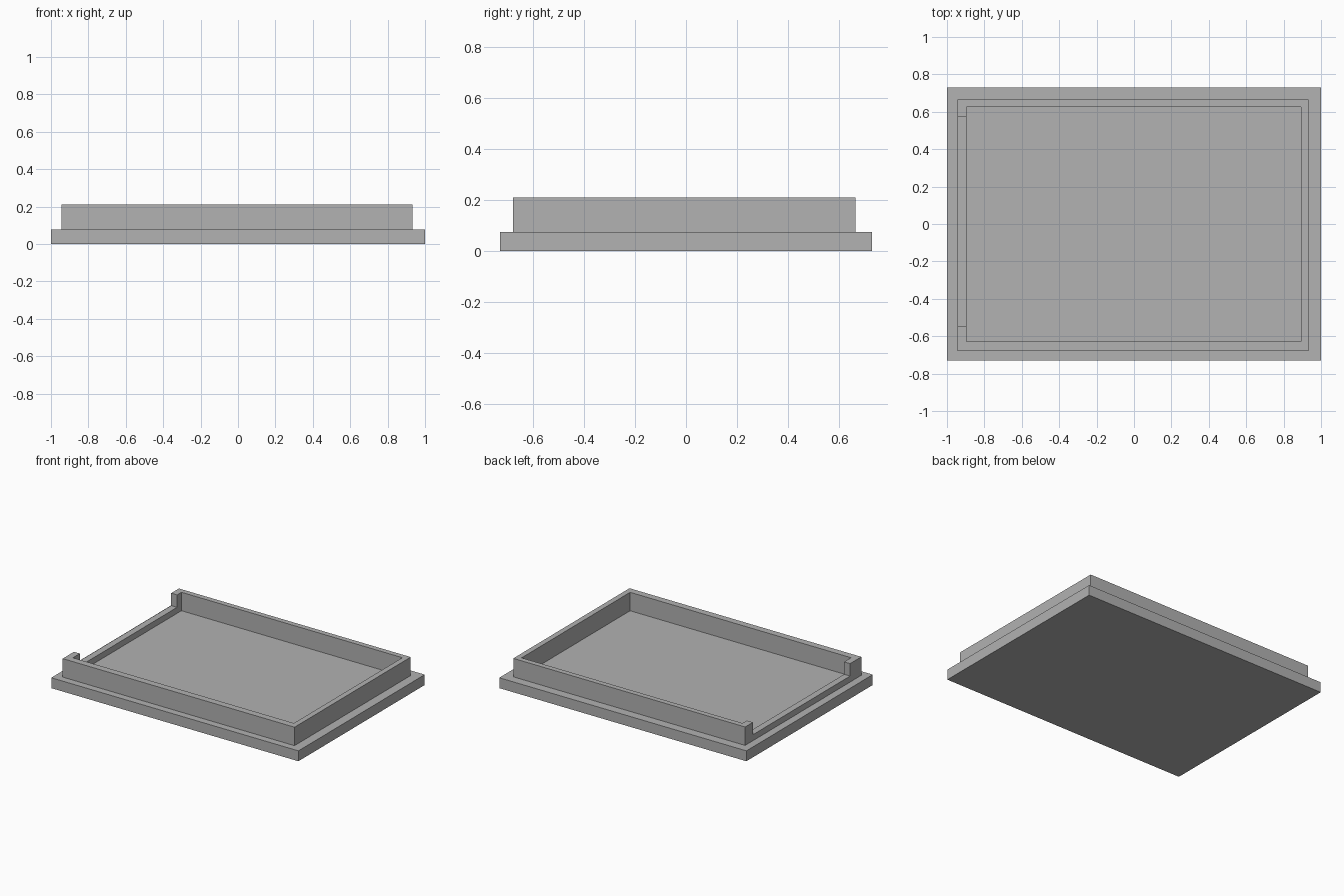
import bpy
import bmesh

if "Cube" in bpy.data.objects:
    bpy.data.objects.remove(bpy.data.objects["Cube"], do_unlink=True)

# Single matte grey
GREY = (0.445, 0.445, 0.445, 1.0)
grey = bpy.data.materials.new("plain grey")
grey.use_nodes = True
grey.diffuse_color = GREY
bsdf = next(n for n in grey.node_tree.nodes if n.type == "BSDF_PRINCIPLED")
bsdf.inputs["Base Color"].default_value = GREY


def prism(name, outline, z0, z1):
    """Extrude a flat outline from z0 up to z1."""
    bm = bmesh.new()
    face = bm.faces.new([bm.verts.new((x, y, z0)) for x, y in outline])
    top = bmesh.ops.extrude_face_region(bm, geom=[face])["geom"]
    verts = [v for v in top if isinstance(v, bmesh.types.BMVert)]
    bmesh.ops.translate(bm, verts=verts, vec=(0, 0, z1 - z0))
    bmesh.ops.recalc_face_normals(bm, faces=bm.faces)
    mesh = bpy.data.meshes.new(name)
    bm.to_mesh(mesh)
    bm.free()
    mesh.materials.append(grey)
    obj = bpy.data.objects.new(name, mesh)
    bpy.context.collection.objects.link(obj)
    return obj


def rectangle(x0, x1, y0, y1):
    return [(x0, y0), (x1, y0), (x1, y1), (x0, y1)]


BASE_TOP, SILL_TOP, WALL_TOP = 0.076, 0.12, 0.211
OX0, OX1, OY0, OY1 = -0.944, 0.932, -0.678, 0.665   # outside of wall
IX0, IX1, IY0, IY1 = -0.896, 0.892, -0.628, 0.626   # inside of wall
GAP0, GAP1 = -0.548, 0.576                          # opening in one short side

# Flat base plate
prism("base_plate", rectangle(-1, 1, -0.73, 0.73), 0, BASE_TOP)

# Raised wall, open along most of one short side
wall = [(OX0, GAP0), (OX0, OY0), (OX1, OY0), (OX1, OY1), (OX0, OY1), (OX0, GAP1),
        (IX0, GAP1), (IX0, IY1), (IX1, IY1), (IX1, IY0), (IX0, IY0), (IX0, GAP0)]
prism("raised_wall", wall, BASE_TOP, WALL_TOP)

# Low sill across the opening
prism("opening_sill", rectangle(OX0, IX0, GAP0, GAP1), BASE_TOP, SILL_TOP)
